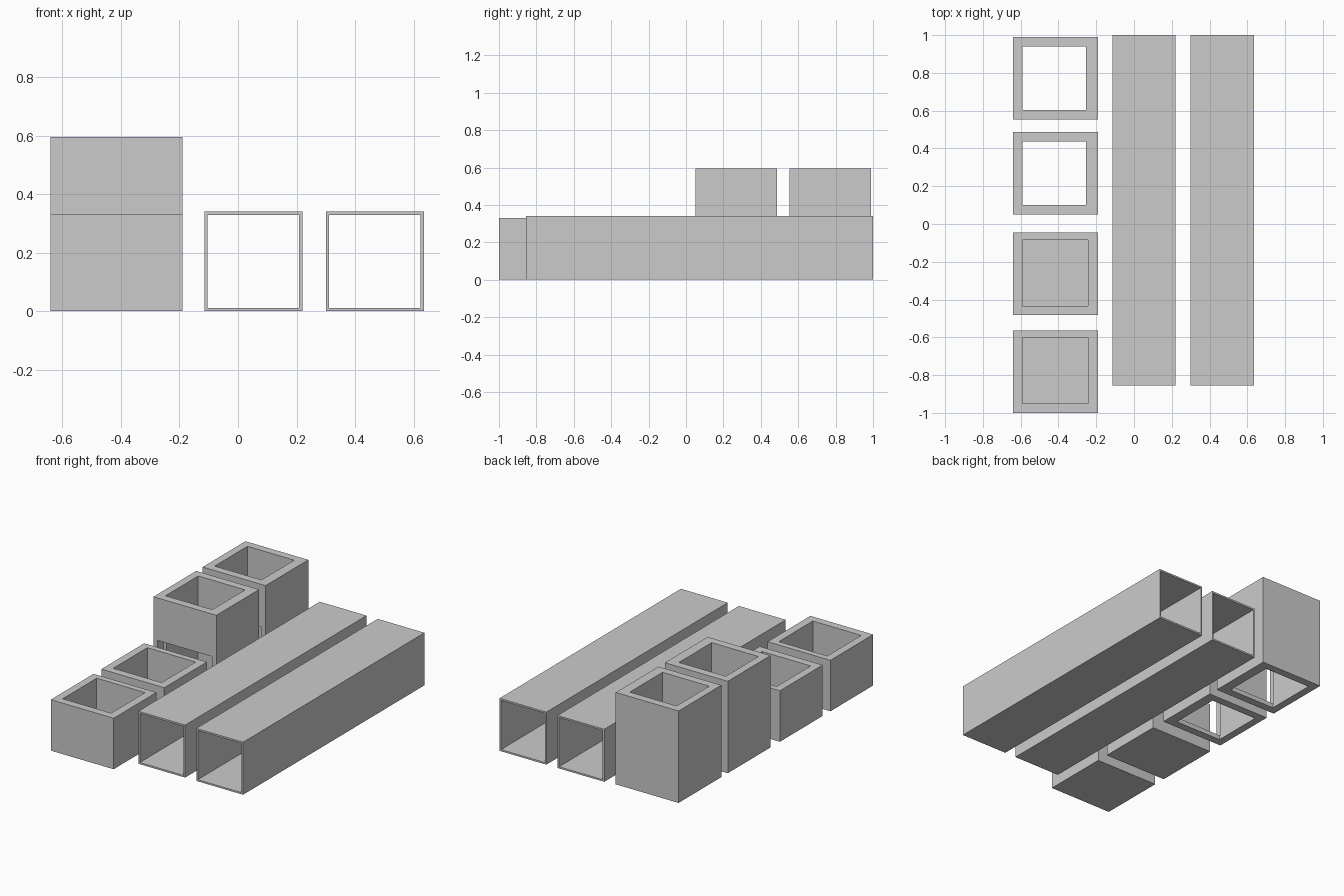
import bpy

cube = bpy.data.objects.get("Cube")
if cube:
    bpy.data.objects.remove(cube, do_unlink=True)

# Plain grey concrete for every part
grey = bpy.data.materials.new("concrete grey")
grey.use_nodes = True
colour = (0.6, 0.6, 0.6, 1)
grey.diffuse_color = colour
grey.node_tree.nodes["Principled BSDF"].inputs["Base Color"].default_value = colour


def box(name, xs, ys, zs):
    """Box spanning three (low, high) ranges."""
    spans = (xs, ys, zs)
    bpy.ops.mesh.primitive_cube_add(size=1, location=[sum(s) / 2 for s in spans])
    ob = bpy.context.object
    ob.name = name
    ob.scale = [s[1] - s[0] for s in spans]
    bpy.ops.object.transform_apply(location=False, rotation=False, scale=True)
    ob.data.materials.append(grey)
    return ob


def cut(ob, xs, ys, zs):
    """Subtract a box-shaped opening from ob."""
    cutter = box("cutter", xs, ys, zs)
    mod = ob.modifiers.new("opening", 'BOOLEAN')
    mod.operation = 'DIFFERENCE'
    mod.solver = 'EXACT'
    mod.object = cutter
    bpy.context.view_layer.objects.active = ob
    bpy.ops.object.modifier_apply(modifier=mod.name)
    bpy.data.objects.remove(cutter, do_unlink=True)


# Long thin-walled square tubes, open at both ends
wall = 0.011
for name, x in (("inner_tube", -0.115), ("outer_tube", 0.30)):
    tube = box(name, (x, x + 0.335), (-0.855, 1), (0, 0.34))
    cut(tube, (x + wall, x + 0.335 - wall), (-1.1, 1.1), (wall, 0.34 - wall))

block_x = (-0.64, -0.19)

# Low blocks with a closed floor
for name, y in (("front_low_block", -1), ("rear_low_block", -0.483)):
    block = box(name, block_x, (y, y + 0.437), (0, 0.33))
    cut(block, (-0.59, -0.243), (y + 0.05, y + 0.398), (0.05, 0.4))

# Tall blocks with a shaft right through and a recessed window in the front wall
for name, y in (("front_tall_block", 0.05), ("rear_tall_block", 0.553)):
    block = box(name, block_x, (y, y + 0.437), (0, 0.595))
    cut(block, (-0.59, -0.255), (y + 0.051, y + 0.386), (-0.1, 0.7))
    cut(block, (-0.61, -0.22), (y - 0.02, y + 0.06), (0.03, 0.32))
